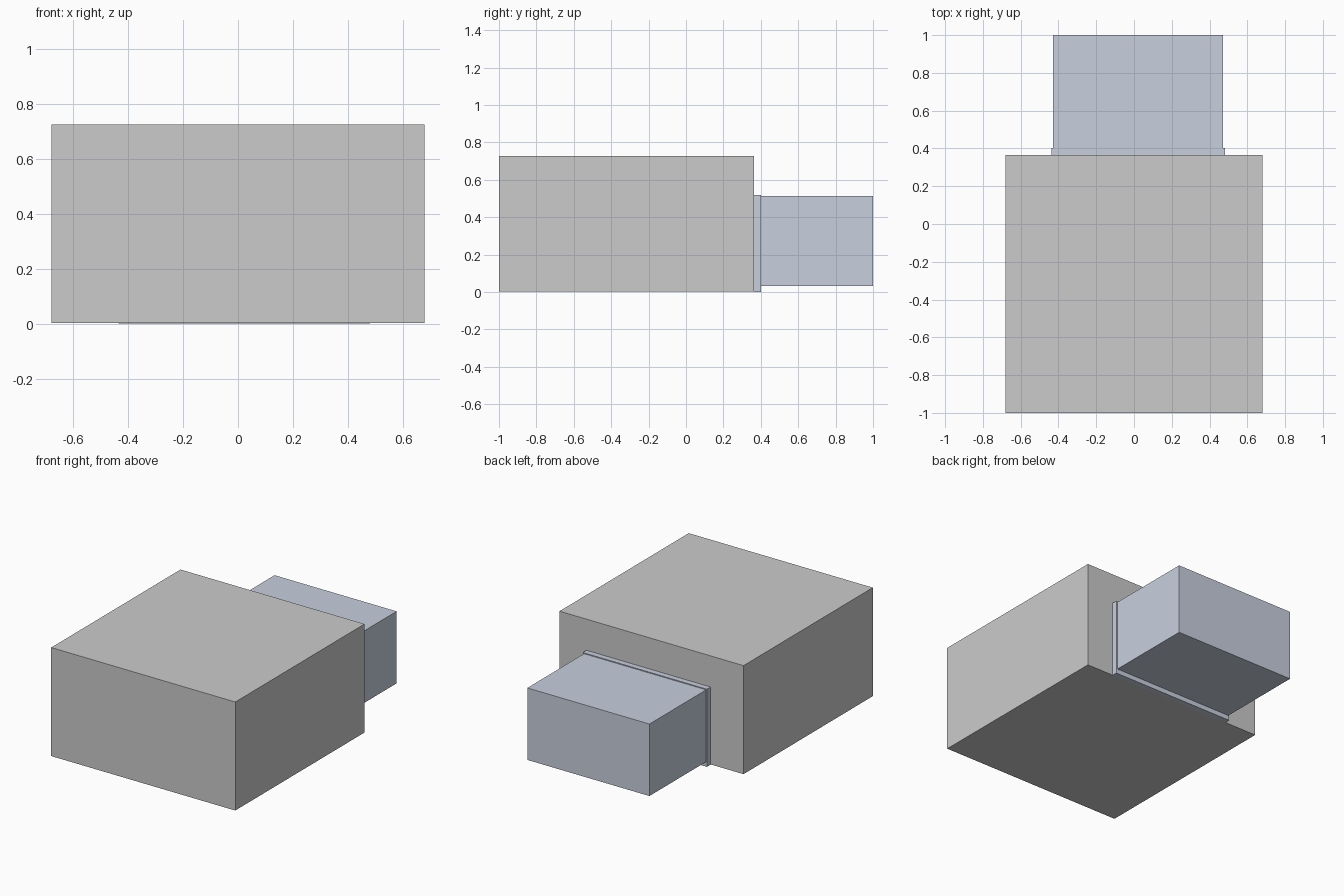
import bpy
import bmesh
from mathutils import Vector

if "Cube" in bpy.data.objects:
    bpy.data.objects.remove(bpy.data.objects["Cube"])


def material(name, color):
    mat = bpy.data.materials.new(name)
    mat.diffuse_color = color
    mat.use_nodes = True
    mat.node_tree.nodes["Principled BSDF"].inputs["Base Color"].default_value = mat.diffuse_color
    return mat


def box(name, lo, hi, mat=None):
    lo, hi = Vector(lo), Vector(hi)
    bm = bmesh.new()
    bmesh.ops.create_cube(bm, size=1)
    bmesh.ops.scale(bm, vec=hi - lo, verts=bm.verts)
    bmesh.ops.translate(bm, vec=(lo + hi) / 2, verts=bm.verts)
    mesh = bpy.data.meshes.new(name)
    bm.to_mesh(mesh)
    bm.free()
    obj = bpy.data.objects.new(name, mesh)
    bpy.context.collection.objects.link(obj)
    if mat:
        mesh.materials.append(mat)
    return obj


blue = material("pale_blue", (0.58, 0.63, 0.73, 1))

# Main grey block
box("main_block", (-0.68, -1.0, 0.002), (0.68, 0.364, 0.727))

# Smaller blue block projecting from the back
box("rear_block", (-0.43, 0.402, 0.032), (0.472, 1.0, 0.513), blue)

# Slim collar joining the rear block to the main block
box("rear_collar", (-0.436, 0.364, 0.0), (0.481, 0.402, 0.519), blue)
